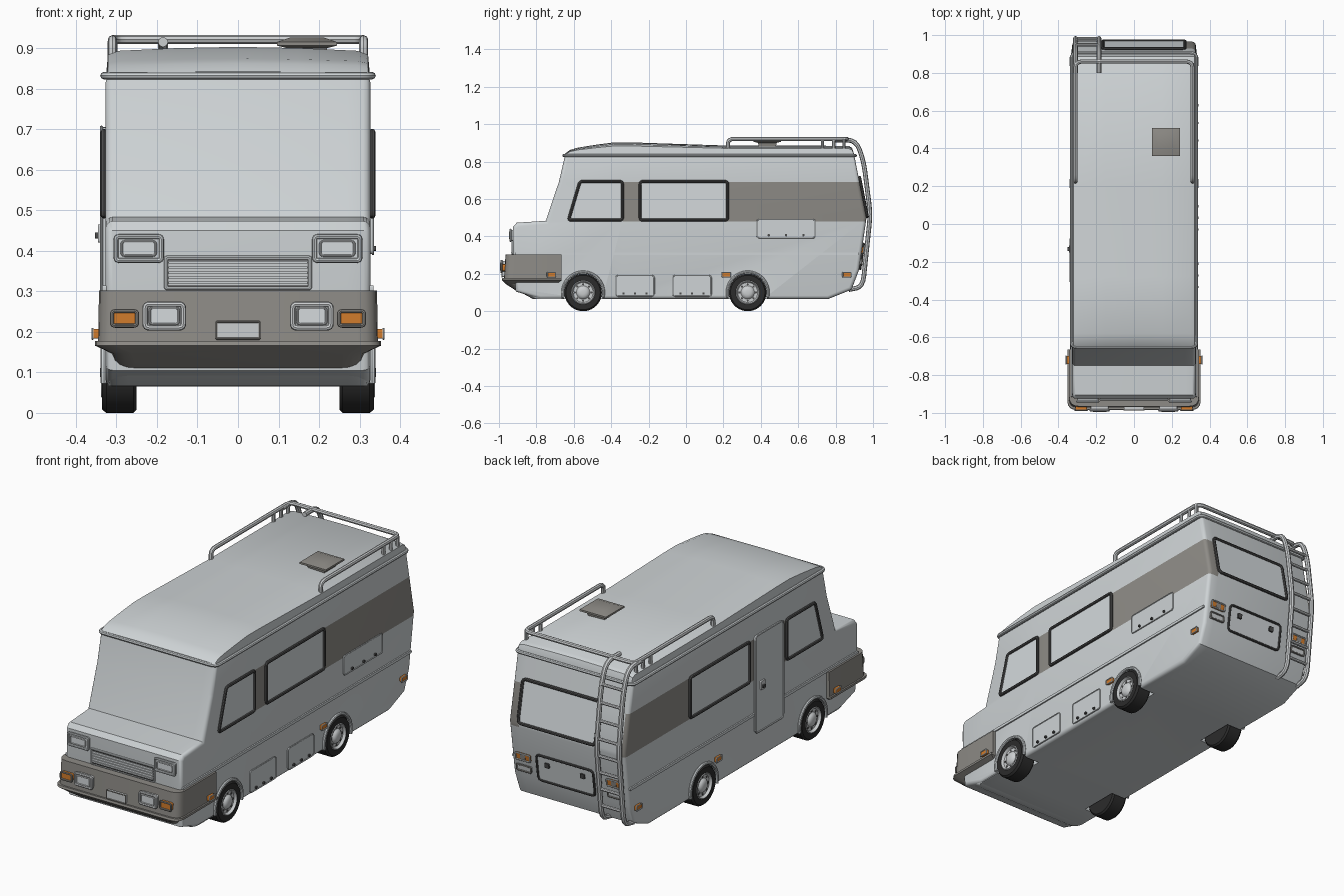
import bpy, bmesh, math
from mathutils import Vector

if "Cube" in bpy.data.objects:
    bpy.data.objects.remove(bpy.data.objects["Cube"])

def mat(name, r, g, b):
    m = bpy.data.materials.new(name)
    m.diffuse_color = (r, g, b, 1)
    m.use_nodes = True
    m.node_tree.nodes["Principled BSDF"].inputs["Base Color"].default_value = m.diffuse_color
    return m

BODY = mat("pale_grey_body", .62, .655, .67)
GLASS = mat("window_glass", .66, .70, .72)
BAND = mat("brown_grey_band", .27, .26, .24)
DARK = mat("dark_frame", .07, .07, .07)
TYRE = mat("tyre_black", .025, .025, .025)
METAL = mat("light_metal", .60, .62, .63)
ORANGE = mat("orange_lamp", .64, .20, .025)

def loft(name, rings, m):
    """Join closed rings of equal length and cap both ends."""
    n, k = len(rings[0]), len(rings)
    verts = [tuple(p) for r in rings for p in r]
    faces = [(i*n+j, i*n+(j+1) % n, (i+1)*n+(j+1) % n, (i+1)*n+j)
             for i in range(k-1) for j in range(n)]
    faces += [tuple(range(n)), tuple(range((k-1)*n, k*n))]
    me = bpy.data.meshes.new(name)
    me.from_pydata(verts, [], faces)
    bm = bmesh.new(); bm.from_mesh(me)
    bmesh.ops.recalc_face_normals(bm, faces=bm.faces)
    bm.to_mesh(me); bm.free()
    me.materials.append(m)
    ob = bpy.data.objects.new(name, me)
    bpy.context.collection.objects.link(ob)
    return ob

def rounded(pts, r, closed=True, steps=4):
    """Round the corners of a path."""
    P = [Vector(p) for p in pts]
    out = []
    for i, p in enumerate(P):
        if not closed and i in (0, len(P)-1):
            out.append(p); continue
        a, b = P[i-1]-p, P[(i+1) % len(P)]-p
        s = p + a.normalized()*min(r, a.length*.45)
        e = p + b.normalized()*min(r, b.length*.45)
        for t in (q/steps for q in range(steps+1)):
            out.append(s*(1-t)**2 + p*2*t*(1-t) + e*t*t)
    return out

def baked(ob):
    """Replace an object's data by its evaluated mesh."""
    dg = bpy.context.evaluated_depsgraph_get()
    return bpy.data.meshes.new_from_object(ob.evaluated_get(dg))

def tube(name, pts, r, m, closed=False, res=2):
    cu = bpy.data.curves.new(name, 'CURVE')
    cu.dimensions, cu.bevel_depth, cu.bevel_resolution = '3D', r, res
    cu.use_fill_caps = True
    sp = cu.splines.new('POLY')
    sp.points.add(len(pts)-1)
    for q, p in zip(sp.points, pts):
        q.co = (*p, 1)
    sp.use_cyclic_u = closed
    tmp = bpy.data.objects.new(name + "_path", cu)
    bpy.context.collection.objects.link(tmp)
    me = baked(tmp)
    bpy.data.objects.remove(tmp)
    me.materials.clear(); me.materials.append(m)
    ob = bpy.data.objects.new(name, me)
    bpy.context.collection.objects.link(ob)

def rect(u0, u1, v0, v1):
    return [(u0, v0), (u1, v0), (u1, v1), (u0, v1)]

def plate(name, pts, fn, d, m, r=.01, frame=None, fr=.006):
    """Rounded plate on a surface, optionally with a tubular frame."""
    rp = rounded(pts, r)
    loft(name, [[fn(u, v, -.004) for u, v in rp], [fn(u, v, d) for u, v in rp]], m)
    if frame:
        tube(name + "_frame", [fn(u, v, d) for u, v in rp], fr, frame, True)

# Surfaces on which plates are placed
HW = .327
def side(s): return lambda u, v, d: (s*(HW+d), u, v)
def nose(u, v, d): return (u, -.925-d, v)
def bump(u, v, d): return (u, -.97-d, v)
def rear(u, v, d):
    y = .965-(v-.5)*.065/.33 if v > .5 else .925+(v-.22)*.04/.28
    return (u, y+d, v)

# Body shell with rounded side edges and a band cut into it
prof = [(-.78, .065), (-.91, .105), (-.925, .3), (-.925, .45), (-.905, .473), (-.75, .483),
        (-.68, .69), (-.647, .832), (.90, .832), (.965, .5), (.925, .22), (.885, .115), (.76, .065)]
body = loft("body_shell", [[(x, y, z) for y, z in prof] for x in (-HW, HW)], BODY)
body.data.materials.append(BAND)
bm = bmesh.new(); bm.from_mesh(body.data)
caps = [e for e in bm.edges if abs(e.verts[0].co.x-e.verts[1].co.x) < 1e-5]
bmesh.ops.bevel(bm, geom=caps, offset=.018, segments=3, profile=.5, affect='EDGES')
for co, no in (((0, 0, .48), (0, 0, 1)), ((0, 0, .69), (0, 0, 1)),
               ((0, -.34, 0), (0, 1, 0)), ((.27, 0, 0), (1, 0, 0))):
    bmesh.ops.bisect_plane(bm, geom=bm.verts[:]+bm.edges[:]+bm.faces[:], plane_co=co, plane_no=no)
for f in bm.faces:
    c = f.calc_center_median()
    f.material_index = int(.48 < c.z < .69 and c.y > -.34 and (c.x > .27 or c.x < -.3))
bm.to_mesh(body.data); bm.free()

# Wheel wells
def circle(x, r, yc, zc=.1, n=40):
    return [(x, yc+r*math.cos(2*math.pi*i/n), zc+r*math.sin(2*math.pi*i/n)) for i in range(n)]
AXLES = (("front", -.55), ("rear", .33))
cutters = []
for label, yc in AXLES:
    for s in (-1, 1):
        c = loft("well_cutter", [circle(s*.235, .108, yc), circle(s*.4, .108, yc)], BODY)
        c.hide_render = True
        cutters.append(c)
        mod = body.modifiers.new("well", 'BOOLEAN')
        mod.operation, mod.object, mod.solver = 'DIFFERENCE', c, 'EXACT'
shell = baked(body)
body.modifiers.clear()
body.data = shell
for c in cutters:
    bpy.data.objects.remove(c)

# Wheels and arch trims
for label, yc in AXLES:
    for s, sn in ((-1, "left"), (1, "right")):
        n = f"{label}_{sn}_"
        loft(n+"tyre", [circle(s*x, r, yc) for x, r in ((.25, .06), (.25, .092), (.258, .1), (.325, .1),
             (.335, .092), (.335, .064), (.315, .06))], TYRE)
        loft(n+"hub", [circle(s*x, r, yc) for x, r in ((.31, .062), (.335, .064), (.338, .06), (.325, .053),
             (.325, .036), (.333, .03), (.338, .022), (.34, .01))], METAL)
        for i in range(8):
            a = i*math.pi/4
            yy, zz = yc+.044*math.cos(a), .1+.044*math.sin(a)
            loft(n+"hub_hole", [circle(s*x, .006, yy, zz, 8) for x in (.32, .327)], DARK)
        arc = [math.radians(a) for a in range(-14, 195, 8)]
        tube(n+"arch_trim", [(s*(HW+.004), yc+.109*math.cos(a), .1+.109*math.sin(a)) for a in arc], .008, BODY)

# Roof cap, eave and roof vent
sect = [(-.326, 0), (-.321, .74), (-.295, .87), (-.15, .96), (0, 1), (.15, .96), (.295, .87), (.321, .74), (.326, 0)]
loft("roof_cap", [[(x, y, .828+h*k) for x, k in sect] for y, h in
     ((-.648, .014), (-.62, .034), (-.58, .046), (-.48, .062), (-.38, .075), (-.28, .074),
      (.2, .058), (.87, .056), (.888, .045), (.9, .008))], BODY)
tube("eave_trim", [(x, y, .832) for x, y in rounded(rect(-.331, .331, -.652, .905), .03)], .009, BODY, True)
loft("roof_vent", [[(.17+h*a, .435+h*b, z) for a, b in rect(-1, 1, -1, 1)] for h, z in
     ((.045, .875), (.05, .9), (.074, .906), (.074, .915), (.042, .926))], BAND)

# Roof rail with posts
tube("roof_rail", rounded([(-.31, .225, .87), (-.31, .225, .921), (-.31, .86, .921), (.31, .86, .921),
     (.31, .225, .921), (.31, .225, .87)], .035, False), .011, METAL)
for x in (-.31, .31):
    for y in (.73, .79, .845):
        tube("rail_post", [(x, y, .86), (x, y, .92)], .009, METAL)

# Rear ladder
lad = rounded([(.80, .915), (.91, .915), (.95, .80), (.986, .52), (.945, .13), (.87, .115)], .06, False)
for x in (-.31, -.185):
    tube("ladder_rail", [(x, y, z) for y, z in lad], .0125, METAL)
for i in range(8):
    z = .2+i*.088
    y = .986-(z-.52)*.036/.28 if z > .52 else .986-(.52-z)*.041/.39
    tube("ladder_rung", [(-.31, y, z), (-.185, y, z)], .008, METAL)

# Side windows, trims and lamps on both sides
for s, sn, w0, w1 in ((-1, "left", -.04, .44), (1, "right", -.245, .222)):
    S = side(s)
    plate(sn+"_cab_window", [(-.628, .487), (-.34, .487), (-.34, .693), (-.567, .693)], S, .004, GLASS, .015, DARK, .008)
    plate(sn+"_long_window", rect(w0, w1, .487, .693), S, .004, GLASS, .015, DARK, .008)
    plate(sn+"_waist_trim", rect(-.915, .925, .3, .314), S, .007, BODY, .004)
    for y in (-.72, .215, .86):
        d = .02 if y < -.5 else 0
        plate(sn+"_marker_lamp", rect(y-.022, y+.022, .183, .207), S, .012+d, ORANGE, .004, BODY, .003)

# Right side hatches with catches
S = side(1)
for y0, y1, z0, z1 in ((.38, .69, .392, .49), (-.375, -.17, .08, .19), (-.07, .135, .08, .19)):
    plate("side_hatch", rect(y0, y1, z0, z1), S, .006, BODY, .012, BODY, .003)
    for k in (.2, .5, .8):
        y = y0+k*(y1-y0)
        plate("hatch_catch", rect(y-.006, y+.006, z0+.008, z0+.02), S, .014, DARK, .004)

# Entrance door on the left
S = side(-1)
plate("entrance_door", rect(-.305, -.08, .21, .705), S, .01, BODY, .02, BODY, .004)
plate("door_handle_plate", rect(-.15, -.115, .42, .465), S, .018, METAL, .006)
plate("door_handle", rect(-.143, -.122, .43, .445), S, .026, DARK, .004)

# Rear window, hatch and lamps
plate("rear_window", rect(-.165, .27, .505, .715), rear, .006, GLASS, .02, DARK, .008)
plate("rear_hatch", rect(-.14, .18, .225, .36), rear, .006, BODY, .02, DARK, .006)
for x in (-.08, .12):
    plate("rear_hatch_catch", rect(x-.012, x+.012, .305, .33), rear, .014, DARK, .004)
for s in (-1, 1):
    plate("tail_lamp", rect(s*.257-.04, s*.257+.04, .308, .342), rear, .01, ORANGE, .005, BODY, .004)
    plate("tail_lamp_divider", rect(s*.257-.014, s*.257+.014, .31, .34), rear, .0115, BAND, .002)
    plate("reverse_lamp", rect(s*.257-.04, s*.257+.04, .25, .28), rear, .01, METAL, .005, BAND, .004)

# Wraparound bumper
def ushape(hw, yf, yb, z):
    return [(x, y, z) for x, y in [(-hw, yb)] + rounded([(-hw, yb), (-hw, yf), (hw, yf), (hw, yb)], .05, False)[1:-1] + [(hw, yb)]]
loft("front_bumper", [ushape(.343, -.965, -.665, .302), ushape(.345, -.973, -.665, .172)], BAND)
loft("bumper_lip", [ushape(.353, -.982, -.665, .177), ushape(.353, -.985, -.665, .166),
     ushape(.31, -.965, -.69, .146), ushape(.30, -.90, -.74, .104)], BAND)
loft("front_apron", [ushape(.325, -.90, -.66, .11), ushape(.32, -.82, -.66, .066)], BODY)

# Nose lamps, grille and plate
for s in (-1, 1):
    plate("headlight", rect(s*.245-.056, s*.245+.056, .376, .435), nose, .014, BODY, .008, BODY, .006)
    plate("headlight_lens", rect(s*.245-.042, s*.245+.042, .388, .423), nose, .018, GLASS, .008, METAL, .003)
    plate("fog_lamp", rect(s*.182-.047, s*.182+.047, .21, .268), bump, .016, METAL, .01, METAL, .007)
    plate("fog_lamp_lens", rect(s*.182-.036, s*.182+.036, .219, .259), bump, .021, GLASS, .008, METAL, .003)
    plate("turn_lamp", rect(s*.28-.031, s*.28+.031, .215, .251), bump, .016, ORANGE, .008, BAND, .005)
plate("grille", rect(-.178, .178, .308, .383), nose, .004, METAL, .004, BODY, .005)
for i in range(5):
    plate("grille_slat", rect(-.172, .172, .318+i*.0125, .324+i*.0125), nose, .009, BODY, .002)
for z in (.3125, .378):
    plate("grille_gap", rect(-.174, .174, z-.0015, z+.0015), nose, .0095, DARK, .001)
plate("number_plate", rect(-.053, .053, .183, .225), bump, .014, METAL, .003, BAND, .003)

# Smooth the rounded surfaces and keep the edges sharp
for ob in bpy.context.scene.objects:
    ob.select_set(True)
bpy.context.view_layer.objects.active = body
bpy.ops.object.shade_smooth_by_angle(angle=math.radians(32))
